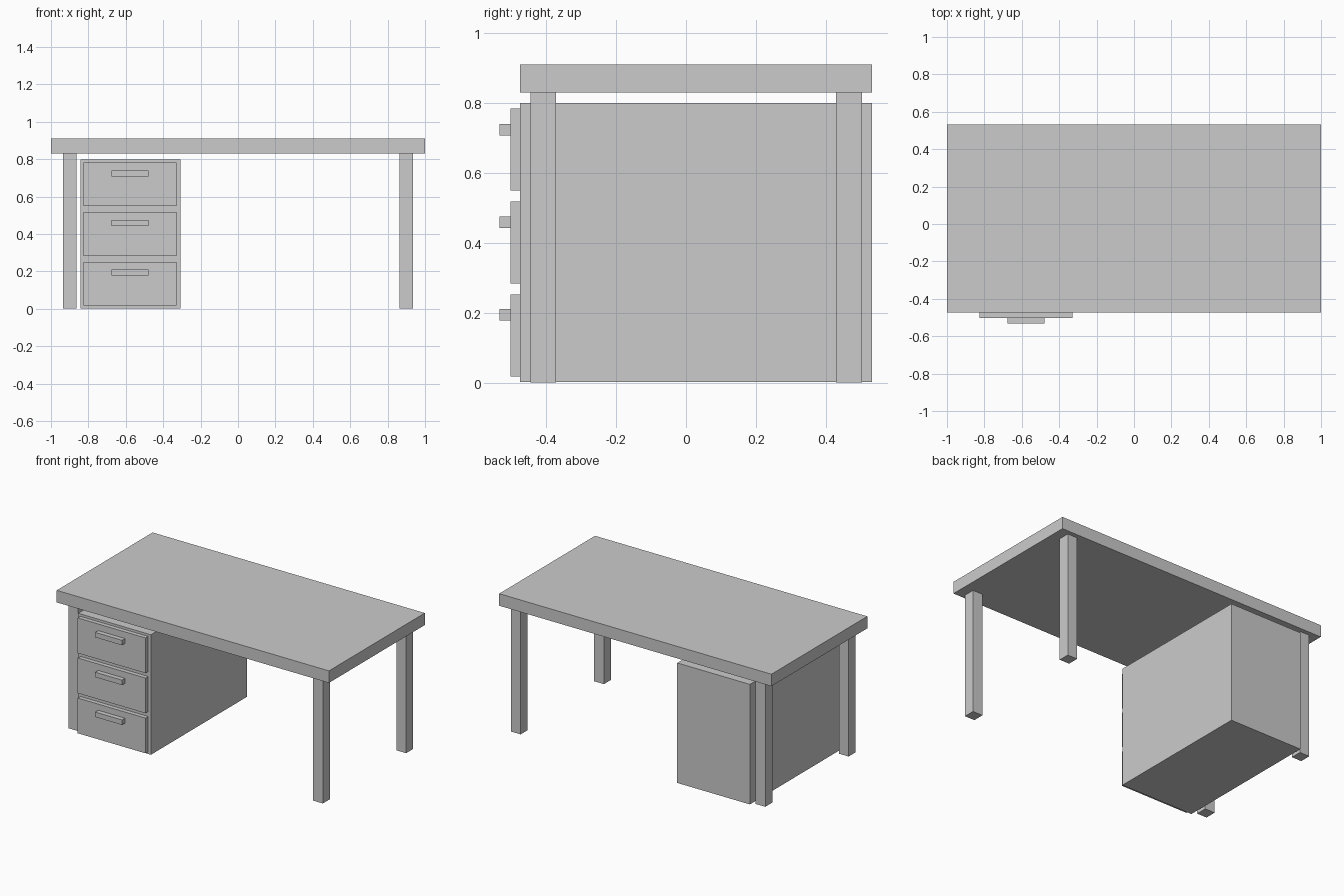
import bpy

if "Cube" in bpy.data.objects:
    bpy.data.objects.remove(bpy.data.objects["Cube"])


def box(name, x, y, z):
    """Box spanning the given (min, max) ranges."""
    bpy.ops.mesh.primitive_cube_add(size=1)
    ob = bpy.context.object
    ob.name = name
    ob.location = [(a + b) / 2 for a, b in (x, y, z)]
    ob.scale = [b - a for a, b in (x, y, z)]
    bpy.ops.object.transform_apply(location=False, rotation=False, scale=True)
    return ob


FRONT, BACK = -0.474, 0.532
MID_Y = (FRONT + BACK) / 2

# Table top
box("table_top", (-1, 1), (FRONT, BACK), (0.829, 0.909))

# Four legs
for side, sx in (("left", -1), ("right", 1)):
    for end, sy in (("front", -1), ("back", 1)):
        cx, cy = sx * 0.899, MID_Y + sy * 0.437
        box(f"{end}_{side}_leg", (cx - 0.036, cx + 0.036),
            (cy - 0.037, cy + 0.037), (0, 0.829))

# Drawer cabinet
box("cabinet", (-0.842, -0.308), (FRONT, BACK), (0.002, 0.799))

# Three drawer fronts with bar handles
for i, level in enumerate(("bottom", "middle", "top")):
    z = 0.017 + i * 0.266
    box(f"{level}_drawer_front", (-0.826, -0.328), (-0.502, FRONT), (z, z + 0.234))
    hz = 0.177 + i * 0.2645
    box(f"{level}_drawer_handle", (-0.676, -0.479), (-0.533, -0.502), (hz, hz + 0.033))
